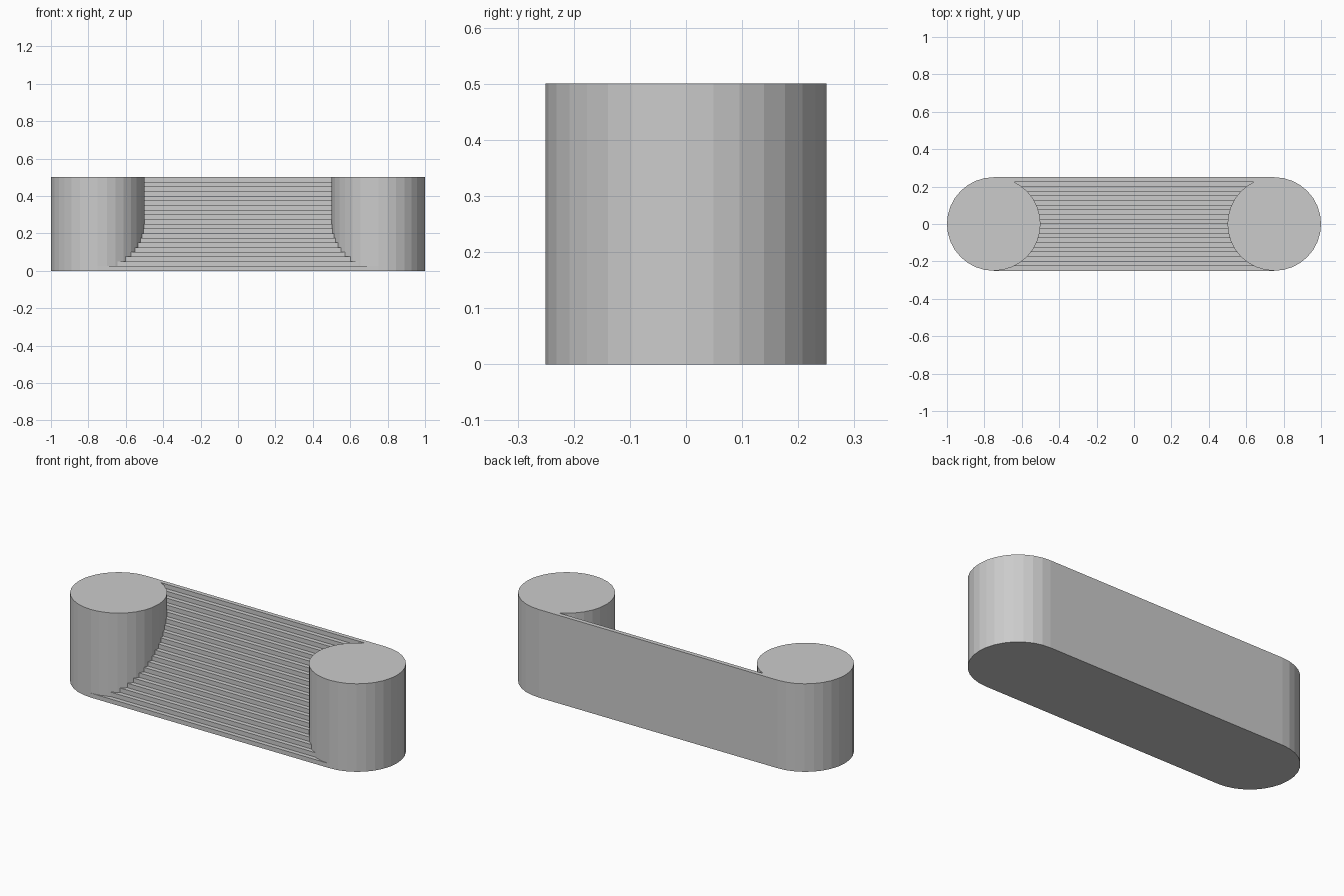
import bpy, bmesh

if "Cube" in bpy.data.objects:
    bpy.data.objects.remove(bpy.data.objects["Cube"])

STEPS = 20          # number of stair treads
DEPTH = 0.5         # overall run and rise
HALF = 0.75         # pillar centre distance from the middle
S = DEPTH / STEPS


def add_pillar(name, x):
    bpy.ops.mesh.primitive_cylinder_add(vertices=32, radius=DEPTH / 2, depth=DEPTH,
                                        location=(x, 0, DEPTH / 2))
    bpy.context.object.name = name


# Round end pillars
add_pillar("left_pillar", -HALF)
add_pillar("right_pillar", HALF)

# Staircase side profile (y, z), rising from front to back
profile = [(-DEPTH / 2, 0)]
for i in range(STEPS):
    y, z = -DEPTH / 2 + i * S, (i + 1) * S
    profile += [(y, z), (y + S, z)]
profile.append((DEPTH / 2, 0))

# Extrude the profile across, ending inside the pillars
bm = bmesh.new()
face = bm.faces.new([bm.verts.new((-HALF, y, z)) for y, z in profile])
ext = bmesh.ops.extrude_face_region(bm, geom=[face], use_keep_orig=True)
verts = [g for g in ext["geom"] if isinstance(g, bmesh.types.BMVert)]
bmesh.ops.translate(bm, verts=verts, vec=(2 * HALF, 0, 0))
bmesh.ops.recalc_face_normals(bm, faces=bm.faces)
mesh = bpy.data.meshes.new("staircase")
bm.to_mesh(mesh)
bm.free()
bpy.context.collection.objects.link(bpy.data.objects.new("staircase", mesh))
